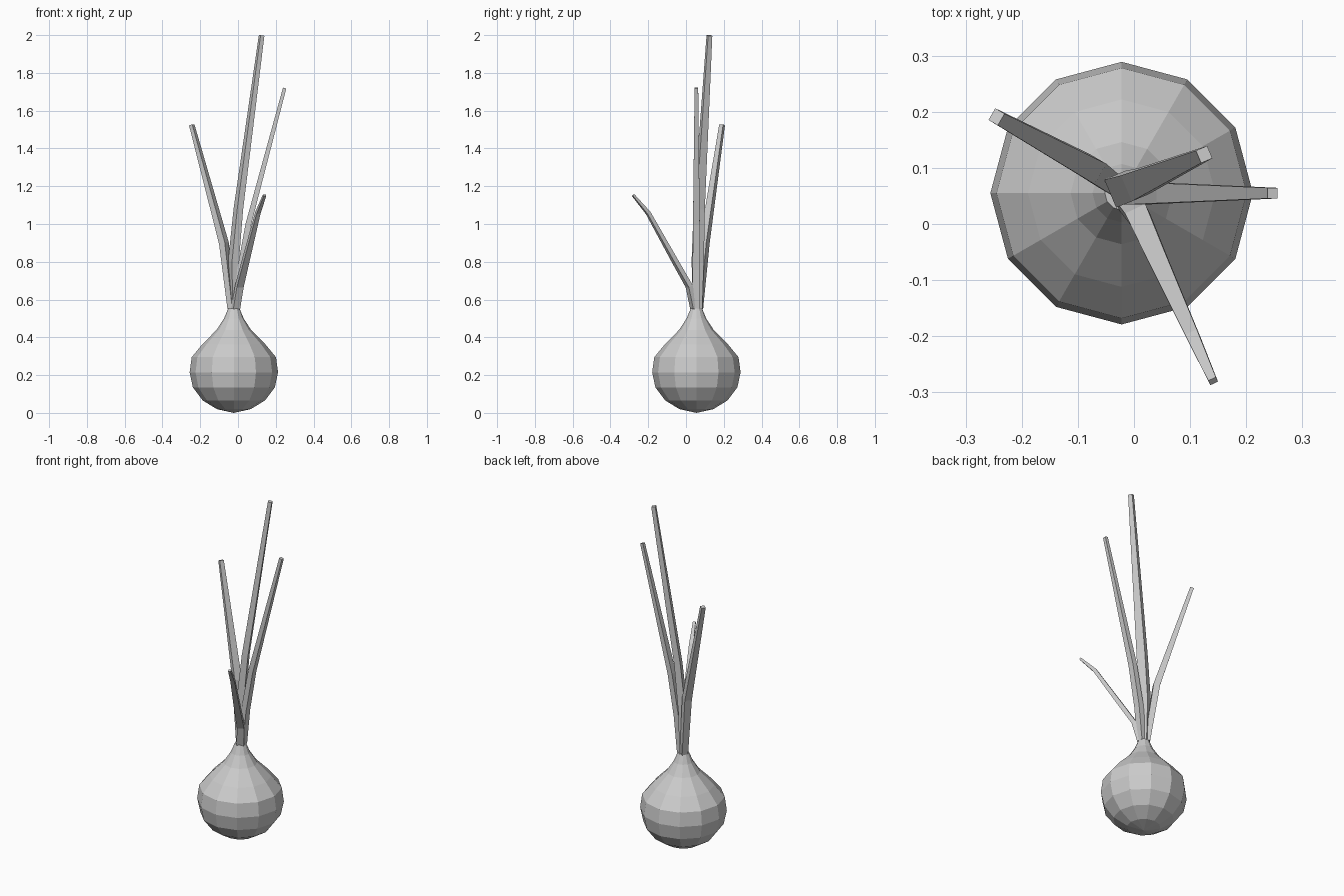
import bpy, bmesh, math
from mathutils import Vector

if "Cube" in bpy.data.objects:
    bpy.data.objects.remove(bpy.data.objects["Cube"])

CX, CY = -0.022, 0.055


def finish(name, bm):
    bmesh.ops.recalc_face_normals(bm, faces=bm.faces[:])
    me = bpy.data.meshes.new(name)
    bm.to_mesh(me)
    bm.free()
    ob = bpy.data.objects.new(name, me)
    bpy.context.collection.objects.link(ob)
    return ob


def skin(bm, rings):
    # join successive rings with quads and close both ends
    n = len(rings[0])
    for a, b in zip(rings, rings[1:]):
        for i in range(n):
            j = (i + 1) % n
            bm.faces.new((a[i], a[j], b[j], b[i]))
    bm.faces.new(rings[-1])


# Bulb: twelve-sided turned profile (radius, height)
profile = [(0.09, 0.02), (0.165, 0.066), (0.217, 0.135), (0.234, 0.215),
           (0.223, 0.295), (0.167, 0.363), (0.091, 0.44), (0.052, 0.50),
           (0.03, 0.553)]
bm = bmesh.new()
rings = [[bm.verts.new((CX + r * math.cos(math.tau * i / 12),
                        CY + r * math.sin(math.tau * i / 12), z))
          for i in range(12)] for r, z in profile]
skin(bm, rings)
foot = bm.verts.new((CX, CY, 0.0))
for i in range(12):
    bm.faces.new((foot, rings[0][(i + 1) % 12], rings[0][i]))
finish("bulb", bm)


def leaf(name, path):
    # path points: x, y, z, width across the lean, thickness along it
    pts = [Vector(p[:3]) for p in path]
    lean = pts[-1] - pts[0]
    side = Vector((-lean.y, lean.x, 0)).normalized()
    bm = bmesh.new()
    rings = []
    for i, p in enumerate(pts):
        t = (pts[min(i + 1, len(pts) - 1)] - pts[max(i - 1, 0)]).normalized()
        if i == 0:
            t = Vector((0, 0, 1))
        out = side.cross(t).normalized()
        w, d = path[i][3] / 2, path[i][4] / 2
        rings.append([bm.verts.new(p + side * w * a + out * d * b)
                      for a, b in ((-1, -1), (1, -1), (1, 1), (-1, 1))])
    skin(bm, rings)
    bm.faces.new(rings[0][::-1])
    finish(name, bm)


# Four tapering square leaves growing from the neck
leaf("tall_leaf", [(-0.022, 0.062, 0.55, 0.04, 0.03),
                   (-0.024, 0.062, 0.80, 0.054, 0.04),
                   (0.002, 0.07, 1.08, 0.05, 0.034),
                   (0.125, 0.124, 1.998, 0.024, 0.022)])
leaf("right_leaf", [(-0.008, 0.055, 0.55, 0.04, 0.03),
                    (0.012, 0.055, 0.76, 0.04, 0.032),
                    (0.055, 0.055, 1.0, 0.036, 0.03),
                    (0.247, 0.055, 1.72, 0.019, 0.018)])
leaf("left_leaf", [(-0.034, 0.068, 0.55, 0.035, 0.03),
                   (-0.075, 0.098, 0.90, 0.042, 0.036),
                   (-0.245, 0.191, 1.525, 0.024, 0.02)])
leaf("short_front_leaf", [(-0.012, 0.042, 0.55, 0.04, 0.025),
                          (0.007, 0.017, 0.67, 0.04, 0.025),
                          (0.042, -0.062, 0.81, 0.034, 0.024),
                          (0.105, -0.20, 1.058, 0.023, 0.02),
                          (0.141, -0.28, 1.153, 0.015, 0.012)])
